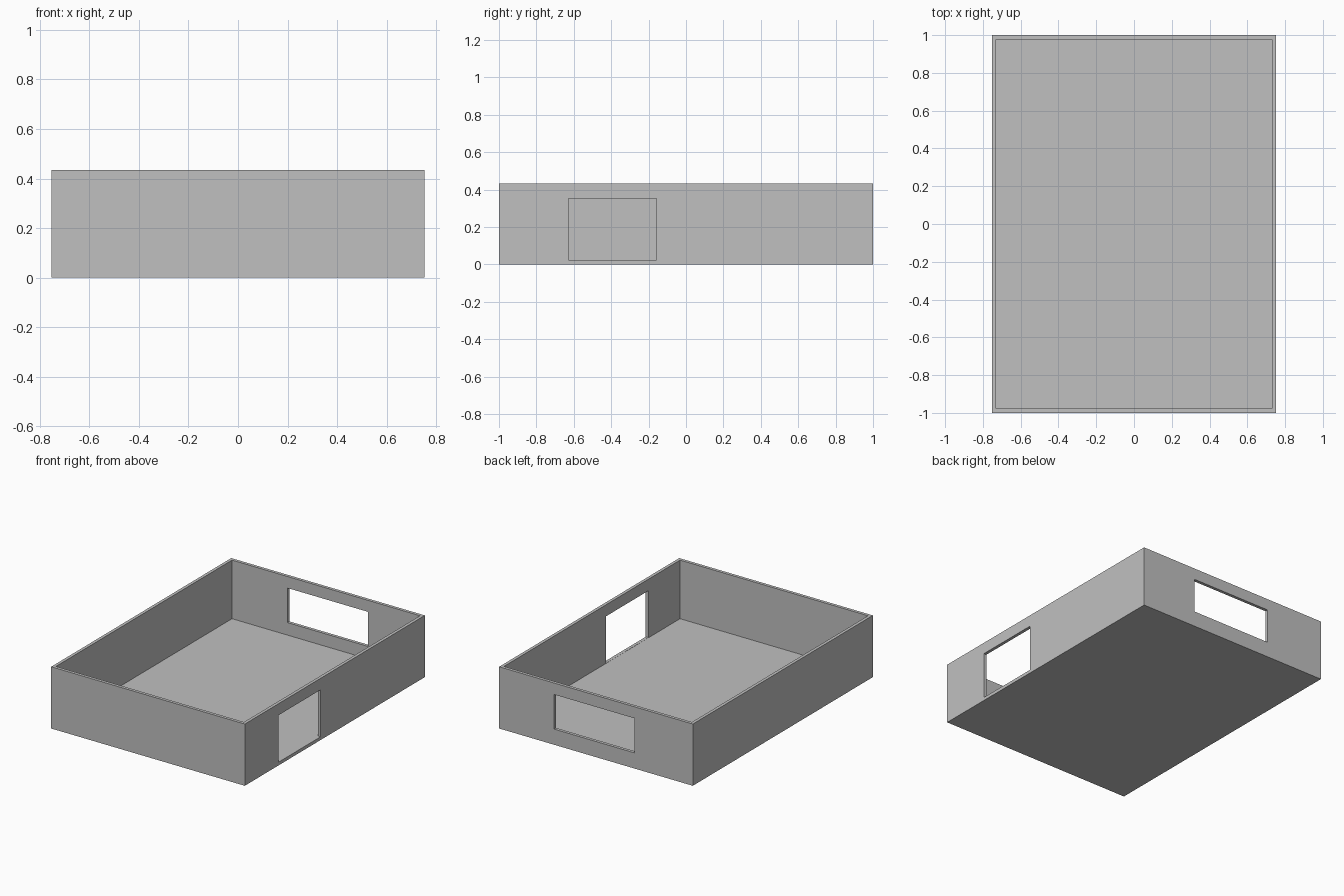
import bpy

cube = bpy.data.objects.get("Cube")
if cube:
    bpy.data.objects.remove(cube, do_unlink=True)

HALF_X, HALF_Y, HEIGHT = 0.753, 1.0, 0.434
WALL, FLOOR = 0.022, 0.022
OPENING_TOP = 0.353

grey = bpy.data.materials.new("light grey")
grey.use_nodes = True
colour = (0.527, 0.527, 0.527, 1)
grey.diffuse_color = colour
grey.node_tree.nodes["Principled BSDF"].inputs["Base Color"].default_value = colour


def box(name, low, high):
    """Axis-aligned box between two corners."""
    centre = [(a + b) / 2 for a, b in zip(low, high)]
    bpy.ops.mesh.primitive_cube_add(size=1, location=centre)
    obj = bpy.context.object
    obj.name = name
    obj.scale = [b - a for a, b in zip(low, high)]
    bpy.ops.object.transform_apply(location=True, rotation=False, scale=True)
    obj.data.materials.append(grey)
    return obj


def cut(target, name, low, high):
    """Subtract a box from the target, then discard the cutter."""
    cutter = box(name, low, high)
    cutter.hide_render = True
    mod = target.modifiers.new(name, "BOOLEAN")
    mod.operation = "DIFFERENCE"
    mod.solver = "EXACT"
    mod.object = cutter
    bpy.context.view_layer.objects.active = target
    bpy.ops.object.modifier_apply(modifier=mod.name)
    bpy.data.objects.remove(cutter, do_unlink=True)


# Solid block hollowed into a floor with four thin walls
room = box("room_shell", (-HALF_X, -HALF_Y, 0), (HALF_X, HALF_Y, HEIGHT))
cut(room, "room_cavity", (WALL - HALF_X, WALL - HALF_Y, FLOOR),
    (HALF_X - WALL, HALF_Y - WALL, HEIGHT + 0.1))

# Doorway in the +x wall, level with the floor
cut(room, "doorway", (HALF_X - 0.1, -0.628, FLOOR + 0.001),
    (HALF_X + 0.1, -0.158, OPENING_TOP))

# Window in the back wall
cut(room, "window_opening", (-0.30, HALF_Y - 0.1, 0.11),
    (0.325, HALF_Y + 0.1, OPENING_TOP))
